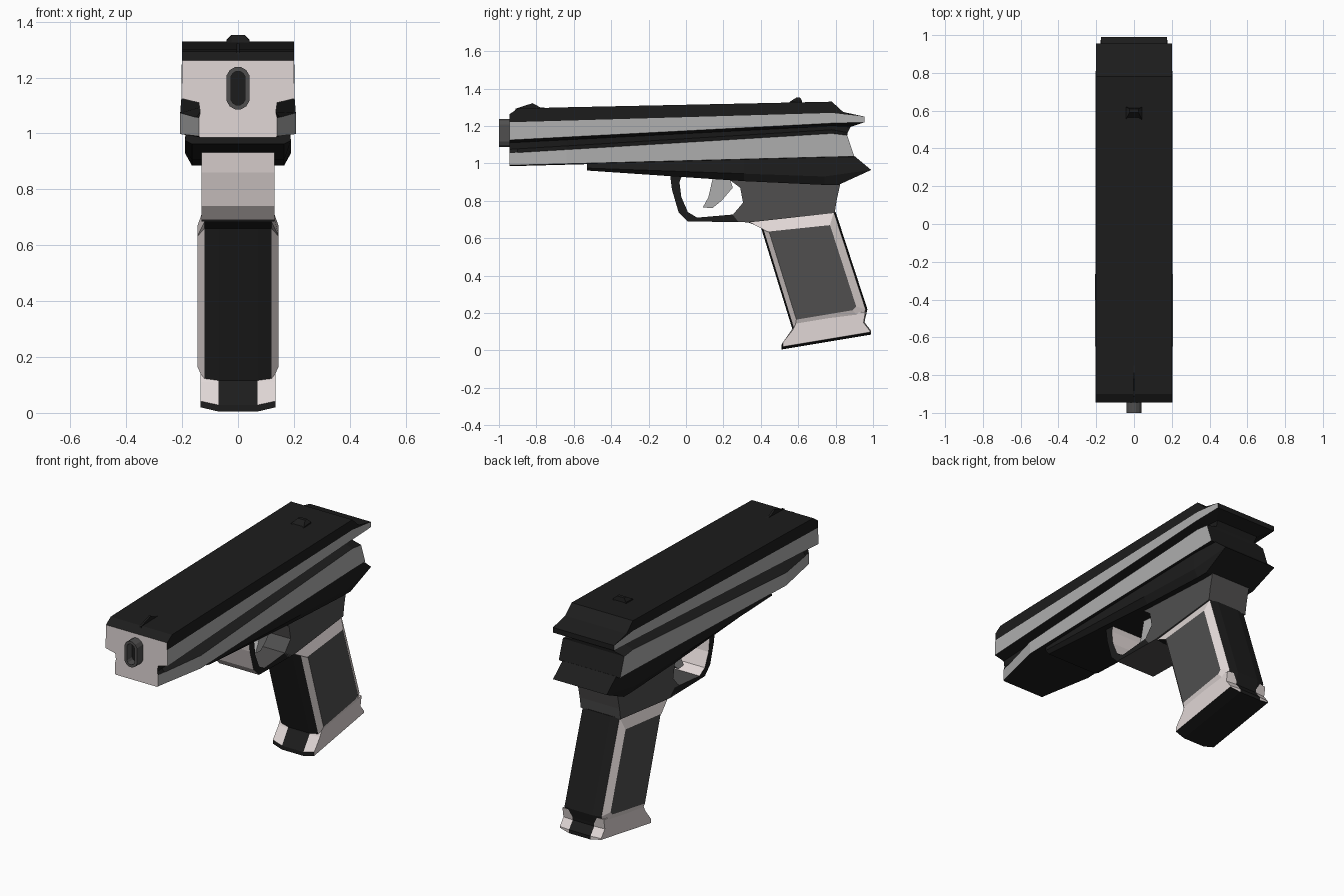
import bpy, bmesh, math

if "Cube" in bpy.data.objects:
    bpy.data.objects.remove(bpy.data.objects["Cube"])

def material(name, r, g, b):
    m = bpy.data.materials.new(name)
    m.diffuse_color = (r, g, b, 1)
    m.use_nodes = True
    m.node_tree.nodes["Principled BSDF"].inputs["Base Color"].default_value = m.diffuse_color
    return m

MATS = [material("black", .012, .012, .012), material("pale", .75, .68, .67),
        material("dark_grey", .08, .078, .078), material("grey", .42, .42, .42)]
BLACK, PALE, DARK, GREY = range(4)


def loft(name, rings, mat, cap_mats=(BLACK, BLACK), strip_caps=False):
    """Skin closed rings of equal length; mat is an index or f(band, edge)."""
    bm = bmesh.new()
    vs = [[bm.verts.new(p) for p in r] for r in rings]
    n = len(rings[0])
    for j in range(len(vs) - 1):
        for i in range(n):
            k = (i + 1) % n
            f = bm.faces.new((vs[j][i], vs[j][k], vs[j + 1][k], vs[j + 1][i]))
            f.material_index = mat(j, i) if callable(mat) else mat
    for r, m in ((vs[0], cap_mats[0]), (vs[-1], cap_mats[1])):
        if strip_caps:      # ladder of quads between the mirrored halves
            faces = [bm.faces.new((r[i], r[i + 1], r[n - 2 - i], r[n - 1 - i]))
                     for i in range(n // 2 - 1)]
        else:
            faces = [bm.faces.new(r)]
        for f in faces:
            f.material_index = m
    bmesh.ops.recalc_face_normals(bm, faces=bm.faces)
    me = bpy.data.meshes.new(name)
    bm.to_mesh(me)
    bm.free()
    for m in MATS:
        me.materials.append(m)
    ob = bpy.data.objects.new(name, me)
    bpy.context.collection.objects.link(ob)
    return ob


def side_layers(name, layers, mat, cap=None):
    """Side outlines (y, z) at half widths x, outermost first, mirrored in x."""
    rings = [[(s * x, y, z) for y, z in poly]
             for s, ls in ((-1, layers), (1, layers[::-1])) for x, poly in ls]
    cap = mat if cap is None else cap
    return loft(name, rings, mat, (cap, cap))


def sections(name, halves, mat, caps):
    """Half cross-sections of (x, y, z), top to bottom, mirrored in x."""
    rings = [h + [(-x, y, z) for x, y, z in reversed(h)] for h in halves]
    n = len(halves[0])

    def band(j, i):
        return mat[min(i, 2 * n - 2 - i)] if i < 2 * n - 1 else BLACK
    return loft(name, rings, band, caps, True)


def shrink(poly, f):
    cy = sum(p[0] for p in poly) / len(poly)
    cz = sum(p[1] for p in poly) / len(poly)
    return [(cy + (y - cy) * f, cz + (z - cz) * f) for y, z in poly]


# slide: wedge-shaped rails divided by a groove
def slide_section(y, top, x_low):
    t = (y + .945) / 1.725
    low = [1.22, 1.125, 1.11, 1.075, 1.055, .99, .985]
    high = [1.27, 1.215, 1.20, 1.18, 1.16, 1.035, 1.03]
    xs = [.2, .203, .14, .135, x_low, x_low, .135]
    return [(.2, y, top)] + [(x, y, a + (b - a) * t) for x, a, b in zip(xs, low, high)]

slide_tail = list(zip([.2, .2, .2, .14, .135, .2, .2, .135],
                      [.84, .955, .955, .88, .864, .862, .90, .90],
                      [1.275, 1.25, 1.22, 1.195, 1.165, 1.15, 1.037, 1.03]))
sections("slide", [slide_section(-.945, 1.262, .14), slide_section(-.90, 1.293, .15),
                   slide_section(-.64, 1.30, .207), slide_section(.78, 1.33, .2), slide_tail],
         [BLACK, GREY, BLACK, BLACK, BLACK, GREY, BLACK, BLACK], (PALE, BLACK))

# frame rail under the slide with its rear overhang
frame = [[(.185, y, a), (.19, y, b), (.165, y, c)] for y, a, b, c in
         [(-.53, 1.0, .975, .962), (.31, 1.03, .945, .905), (.74, 1.04, .93, .885)]]
frame.append([(.175, .90, 1.04), (.175, .99, .965), (.165, .815, .885)])
sections("frame_rail", frame, [BLACK] * 3, (BLACK, BLACK))

# frame body behind the trigger
side_layers("frame_body", [(.13, [(.2, .94), (.235, .91), (.29, .87), (.305, .79), (.25, .725),
            (.28, .688), (.34, .685), (.795, .735), (.805, .80), (.825, .89), (.80, .94)])], DARK)

# trigger guard and trigger
side_layers("trigger_guard", [(.13, [(-.085, .94), (-.075, .86), (-.04, .74), (.01, .69), (.34, .685),
            (.29, .73), (.06, .71), (.01, .74), (-.025, .82), (-.035, .90), (-.02, .94)])],
            lambda j, i: PALE if i < 3 or i > 5 else DARK, BLACK)
side_layers("trigger", [(.05, [(.145, .93), (.12, .82), (.09, .765), (.14, .76),
                               (.19, .80), (.25, .87), (.23, .93)])], GREY)

# grip: black straps, pale bevelled border, dark side panels
grip = [(.33, .685), (.40, .66), (.57, .11), (.955, .155), (.97, .22), (.80, .74)]
panel = [(.435, .635), (.445, .632), (.59, .165), (.89, .215), (.91, .235), (.77, .67)]
side_layers("grip", [(.145, panel), (.12, [(y + .01 * (y < .6) - .01 * (y > .6), z) for y, z in grip]),
                     (.07, grip)],
            lambda j, i: PALE if j in (0, 4) else BLACK, DARK)

# flared magazine base
base = [(.59, .16), (.565, .11), (.51, .028), (.51, .005), (.99, .085), (.99, .105), (.955, .15), (.965, .21)]
side_layers("magazine_base", [(.135, [(y, z + .012 * (z < .09)) for y, z in shrink(base, .97)]),
                              (.07, base)],
            lambda j, i: BLACK if i in (2, 3) or j == 1 else PALE, PALE)

# muzzle: hollow oval barrel end
def oval(y, rx, flat):
    return [(rx * math.cos(a), y, 1.162 + rx * math.sin(a) + math.copysign(flat, math.sin(a)))
            for a in (math.pi * (2 * k + 1) / 12 for k in range(12))]

loft("muzzle", [oval(-.93, .042, .035), oval(-1, .042, .035), oval(-1, .026, .035), oval(-.95, .026, .035)],
     DARK, (DARK, BLACK))

# sights
side_layers("front_sight", [(.006, [(-.92, 1.27), (-.91, 1.293), (-.82, 1.322), (-.78, 1.30), (-.68, 1.29)])], BLACK)
side_layers("rear_sight", [(.042, [(.55, 1.31), (.555, 1.33), (.62, 1.335), (.62, 1.31)]),
                           (.024, [(.55, 1.31), (.59, 1.352), (.61, 1.352), (.615, 1.31)])], BLACK)
